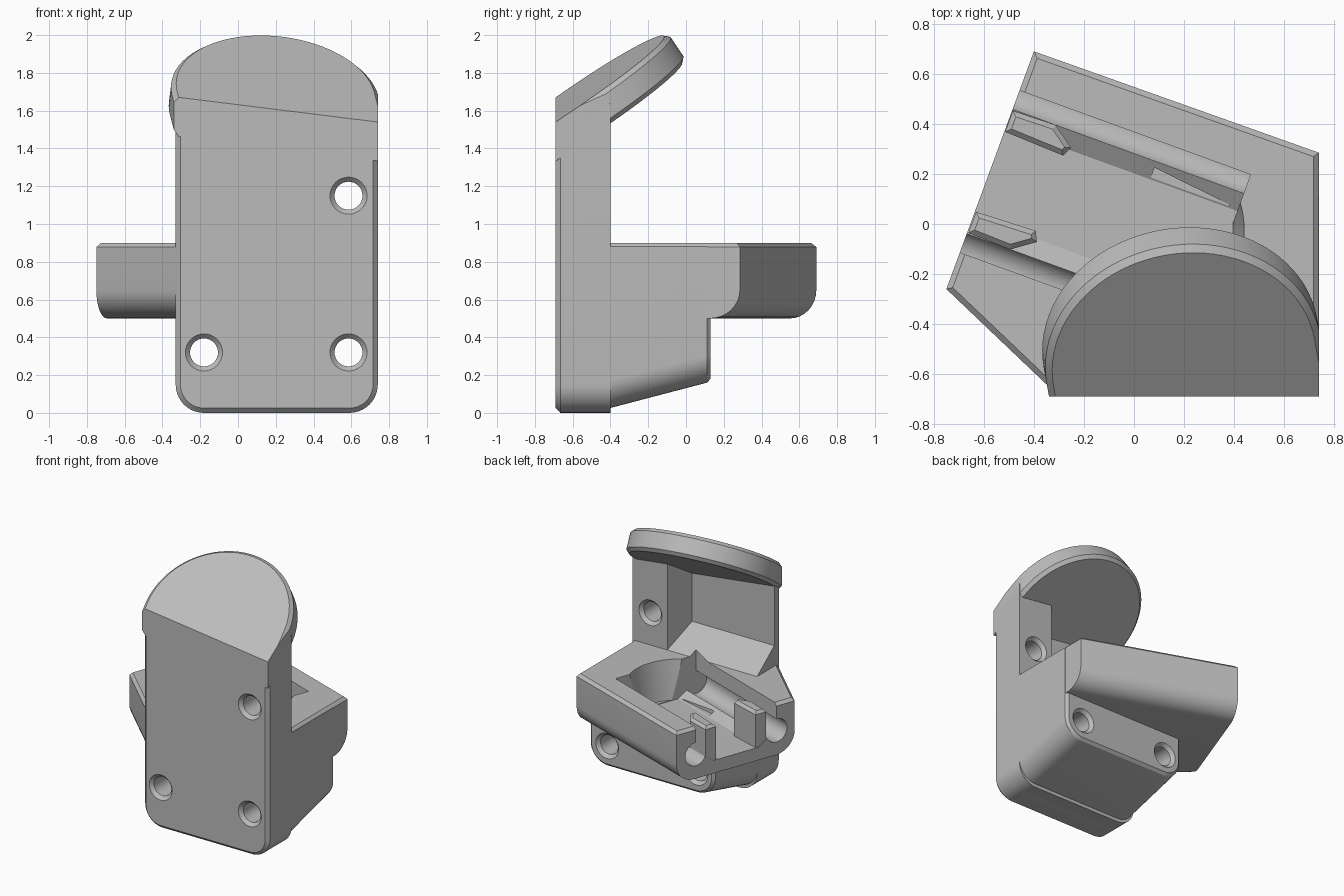
import bpy, bmesh
from math import cos, sin, radians, pi
from mathutils import Matrix, Vector

if "Cube" in bpy.data.objects:
    bpy.data.objects.remove(bpy.data.objects["Cube"], do_unlink=True)

grey = bpy.data.materials.new("light_grey")
grey.use_nodes = True
grey.diffuse_color = (0.5, 0.5, 0.5, 1)
grey.node_tree.nodes["Principled BSDF"].inputs["Base Color"].default_value = (0.5, 0.5, 0.5, 1)

LEFT, RIGHT, FRONT, DECK = -0.33, 0.74, -0.69, 0.9
PLATE_BACK, BASE_BACK = -0.40, 0.13
TURN = Matrix.Rotation(radians(-20), 4, 'Z')
TILT = (Matrix.Translation((0.2, -0.555, 1.698)) @ Matrix.Rotation(radians(10.4), 4, 'Z')
        @ Matrix.Rotation(radians(34.5), 4, 'X'))


def arc(cx, cy, r, a0, a1, n=10):
    """Points on an arc, angles in degrees."""
    steps = [radians(a0 + (a1 - a0) * i / n) for i in range(n + 1)]
    return [(cx + r * cos(a), cy + r * sin(a)) for a in steps]


def loft(loops):
    """Closed solid through a stack of equal-length loops."""
    bm = bmesh.new()
    rings = [[bm.verts.new(p) for p in loop] for loop in loops]
    for a, b in zip(rings, rings[1:]):
        for i in range(len(a)):
            j = (i + 1) % len(a)
            bm.faces.new((a[i], a[j], b[j], b[i]))
    bm.faces.new(rings[0])
    bm.faces.new(rings[-1])
    bmesh.ops.recalc_face_normals(bm, faces=bm.faces)
    return bm


def along_y(profile, *ys):
    return loft([[(x, y, z) for x, z in profile] for y in ys])


def along_z(profile, *zs):
    return loft([[(x, y, z) for x, y in profile] for z in zs])


def bevel(bm, rule, offset, segments=1):
    edges = [e for e in bm.edges if all(rule(v.co) for v in e.verts)]
    bmesh.ops.bevel(bm, geom=edges, offset=offset, segments=segments,
                    profile=0.5, affect='EDGES')


def clip(bm, point, normal):
    """Remove everything on the normal's side and close the cut."""
    bmesh.ops.bisect_plane(bm, geom=bm.verts[:] + bm.edges[:] + bm.faces[:],
                           plane_co=point, plane_no=normal, clear_outer=True)
    bmesh.ops.holes_fill(bm, edges=[e for e in bm.edges if e.is_boundary])


def finish(name, bm, matrix=None):
    if matrix:
        bm.transform(matrix)
    bmesh.ops.recalc_face_normals(bm, faces=bm.faces)
    mesh = bpy.data.meshes.new(name)
    bm.to_mesh(mesh)
    bm.free()
    mesh.materials.append(grey)
    ob = bpy.data.objects.new(name, mesh)
    bpy.context.collection.objects.link(ob)
    return ob


def cut(ob, cutters):
    bpy.context.view_layer.objects.active = ob
    for c in cutters:
        m = ob.modifiers.new("cut", 'BOOLEAN')
        m.operation, m.solver, m.object = 'DIFFERENCE', 'EXACT', c
        bpy.ops.object.modifier_apply(modifier=m.name)


def front_outline(top):
    r = 0.15
    return ([(LEFT, top)] + arc(LEFT + r, r, r, 180, 270)
            + arc(RIGHT - r, r, r, 270, 360) + [(RIGHT, top)])


# Upright plate, trimmed along the tilted cap
bm = along_y(front_outline(2.4), FRONT, PLATE_BACK)
bevel(bm, lambda p: p.y < FRONT + 0.001, 0.025)
clip(bm, TILT @ Vector((0, 0, -0.08)), TILT.to_3x3() @ Vector((0, 0, 1)))
plate = finish("back_plate", bm)

# Lower block with a rising underside
bm = along_y(front_outline(0.88), -0.6, -0.5, BASE_BACK)
for v in bm.verts:
    if v.co.y > 0 and v.co.z < 0.3:
        v.co.z += 0.16
bevel(bm, lambda p: p.y > BASE_BACK - 0.001, 0.02)
base = finish("lower_block", bm)

# Turned platform with rounded lower edges
corner_a, corner_b = Vector((-0.40, 0.69)), Vector((-0.75, -0.26))
outline = [corner_a, corner_b, (LEFT, -0.66), (RIGHT - 0.001, -0.66), (RIGHT - 0.001, 0.285)]
bm = along_z(outline, 0.5, DECK)


def near_line(p, a, b):
    a, b = Vector(a), Vector(b)
    d = (b - a).normalized()
    q = p.xy - a
    return abs(q.x * d.y - q.y * d.x) < 0.001


for a, b in ((outline[0], outline[4]), (outline[1], outline[2])):
    bevel(bm, lambda p: p.z < 0.501 and near_line(p, a, b), 0.15, 8)
bevel(bm, lambda p: p.z > DECK - 0.001, 0.022)
platform = finish("platform", bm)

# Tilted rounded cap, flush with the plate front and side
bm = along_z([(-0.555, -0.6)] + arc(0, 0, 0.555, 180, 0, 40) + [(0.555, -0.6)], -0.17, 0)
bevel(bm, lambda p: True if p.z > -0.001 else False, 0.025)
bevel(bm, lambda p: p.z < -0.169, 0.025)
bm.transform(TILT)
clip(bm, (0, FRONT, 0), (0, -1, 0))
clip(bm, (RIGHT, 0, 0), (1, 0, 0))
cap = finish("tilted_cap", bm)

# Cutter: recess behind the plate, with sloping floor and slanted side
section = [(-0.61, 1.06), (PLATE_BACK, DECK), (-0.3, DECK), (-0.3, 2.4), (-0.61, 2.4)]
recess = finish("recess_cutter", loft([
    [(-0.6, y, z) for y, z in section],
    [(0.375 + 0.31 * (y + 0.61), y, z) for y, z in section]]))

# Cutter: central trough with a round channel on each side
half = [(0.19, 0.6)] + arc(0.345, 0.69, 0.09, 207, 450, 24) + [(0.345, 1.0)]
section = half + [(-v, z) for v, z in reversed(half)]
channels = finish("channel_cutter",
                  loft([[(u, v, z) for v, z in section] for u in (-0.75, 0.37)]), TURN)

# Cutter: rounded bowl at the closed end of the trough
bowl_loops = []
for z, r in ((0.605, 0.33), (1.0, 0.39)):
    bowl_loops.append([(x, y, z) for x, y in
                       [(0, -0.24)] + arc(0.07, 0, r, -38, 38, 16) + [(0, 0.24)]])
bowl = finish("bowl_cutter", loft(bowl_loops), TURN)

# Cutters: countersunk screw holes
holes = []
for x, z, back in ((-0.18, 0.32, BASE_BACK), (0.585, 0.32, BASE_BACK), (0.585, 1.15, PLATE_BACK)):
    rings = ((FRONT - 0.01, 0.108), (FRONT + 0.025, 0.074),
             (back - 0.025, 0.074), (back + 0.01, 0.108))
    holes.append(finish("hole_cutter", loft(
        [[(px, y, pz) for px, pz in arc(x, z, r, 0, 348.75, 31)] for y, r in rings])))

cut(plate, [recess, channels] + holes)
cut(base, [channels, bowl] + holes[:2])
cut(platform, [channels, bowl])

# Guide posts at the open end of the trough
parts = [plate, base, platform, cap]
for side, label in ((1, "rear"), (-1, "front")):
    shape = [(-0.61, 0.17), (-0.61, 0.26), (-0.43, 0.265), (-0.34, 0.2), (-0.36, 0.16)]
    bm = along_z([(u, side * v) for u, v in shape], 0.55, 0.875)
    bevel(bm, lambda p: p.z > 0.874, 0.02)
    parts.append(finish(label + "_guide_post", bm, TURN))

for c in [recess, channels, bowl] + holes:
    bpy.data.objects.remove(c, do_unlink=True)

# Smooth the rounded areas, keep edges crisp
bpy.ops.object.select_all(action='DESELECT')
for ob in parts:
    ob.select_set(True)
bpy.context.view_layer.objects.active = plate
bpy.ops.object.shade_smooth_by_angle(angle=radians(25))
